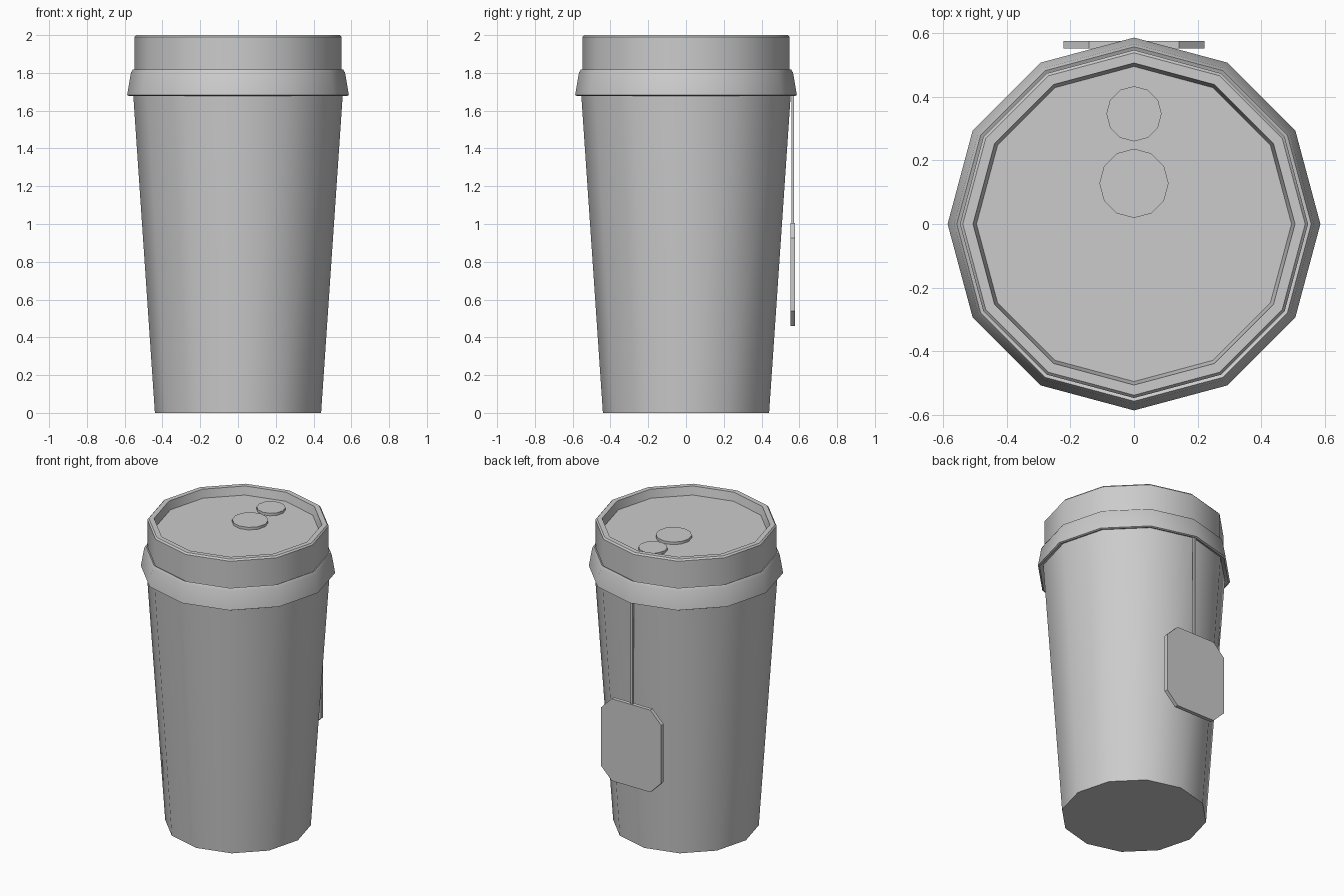
import bpy, bmesh, math

if "Cube" in bpy.data.objects:
    bpy.data.objects.remove(bpy.data.objects["Cube"])

SIDES = 12


def finish(name, bm):
    bmesh.ops.recalc_face_normals(bm, faces=bm.faces)
    mesh = bpy.data.meshes.new(name)
    bm.to_mesh(mesh)
    bm.free()
    obj = bpy.data.objects.new(name, mesh)
    bpy.context.collection.objects.link(obj)
    return obj


def lathe(name, profile, x=0, y=0):
    """Closed 12-sided solid from (radius, z) points, capped at both ends."""
    bm = bmesh.new()
    rings = []
    for r, z in profile:
        rings.append([bm.verts.new((x + r * math.cos(math.tau * i / SIDES),
                                    y + r * math.sin(math.tau * i / SIDES), z))
                      for i in range(SIDES)])
    for a, b in zip(rings, rings[1:]):
        for i in range(SIDES):
            j = (i + 1) % SIDES
            bm.faces.new((a[i], a[j], b[j], b[i]))
    bm.faces.new(rings[0])
    bm.faces.new(rings[-1])
    obj = finish(name, bm)
    bpy.ops.object.select_all(action='DESELECT')
    bpy.context.view_layer.objects.active = obj
    obj.select_set(True)
    bpy.ops.object.shade_smooth_by_angle(angle=math.radians(40))
    return obj


def plate(name, outline, y0, y1):
    """Flat (x, z) outline extruded along y."""
    bm = bmesh.new()
    face = bm.faces.new([bm.verts.new((x, y0, z)) for x, z in outline])
    ext = bmesh.ops.extrude_face_region(bm, geom=[face])
    for v in ext['geom']:
        if isinstance(v, bmesh.types.BMVert):
            v.co.y = y1
    return finish(name, bm)


# Tapered cup body
lathe("cup", [(0.44, 0), (0.555, 1.69)])

# Lid with flared skirt, raised rim and recessed top
lathe("lid", [(0.55, 1.69), (0.577, 1.677), (0.587, 1.682), (0.567, 1.80),
              (0.558, 1.817), (0.548, 1.812), (0.548, 1.99), (0.539, 2.0),
              (0.507, 2.0), (0.496, 1.945)])

# Raised discs on the lid
for name, r, y in (("large_lid_disc", 0.109, 0.128), ("small_lid_disc", 0.087, 0.347)):
    lathe(name, [(r, 1.94), (r, 1.962)], y=y)

# Tea tag with clipped corners
w, c, lo, hi = 0.222, 0.08, 0.46, 1.005
plate("tag", [(-w + c, lo), (w - c, lo), (w, lo + c), (w, hi - c),
              (w - c, hi), (-w + c, hi), (-w, hi - c), (-w, lo + c)], 0.552, 0.577)

# String from lid to tag
plate("tag_string", [(-0.007, 0.99), (0.007, 0.99), (0.007, 1.70), (-0.007, 1.70)],
      0.558, 0.571)
